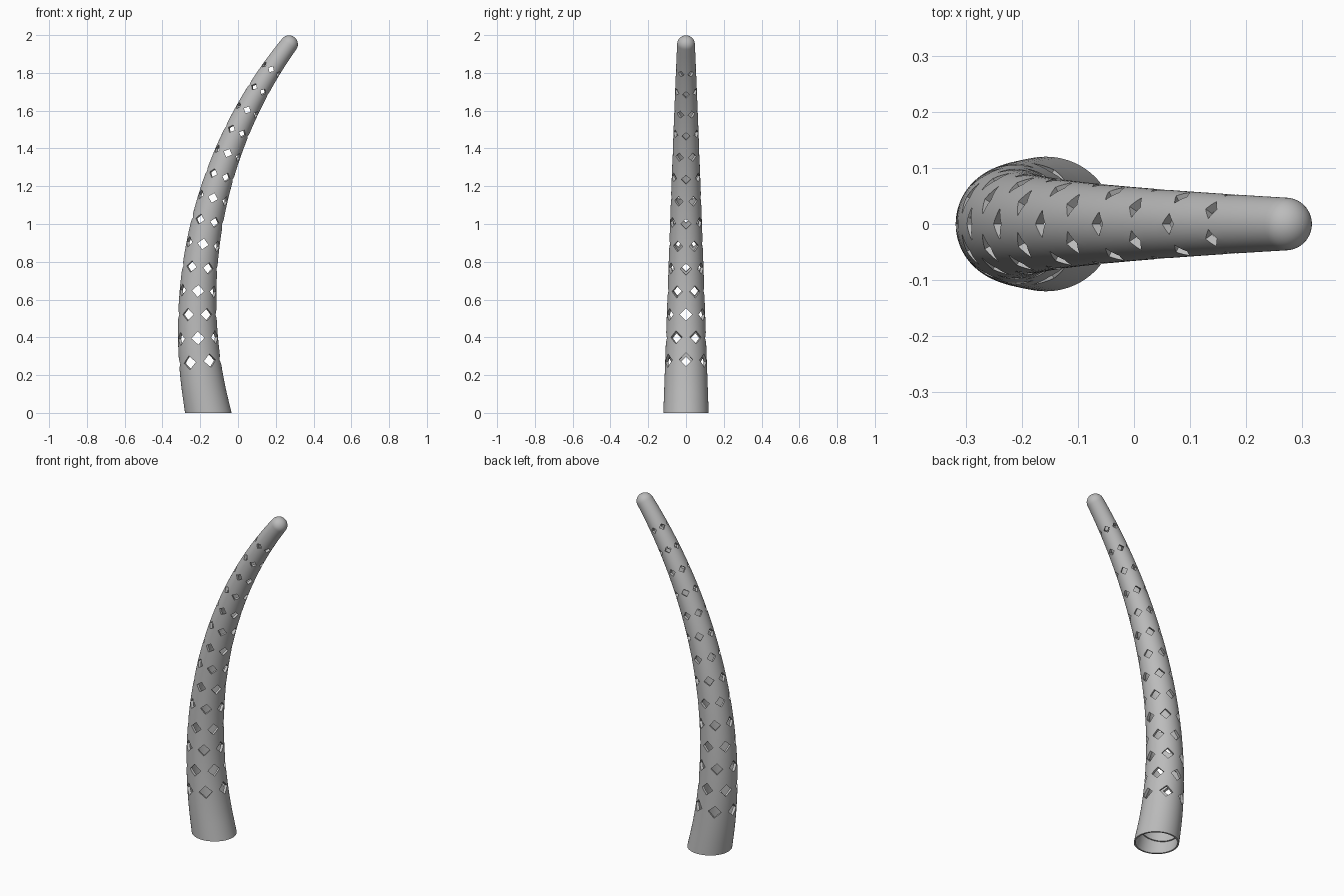
import bpy, bmesh, math
from mathutils import Vector, Matrix

cube = bpy.data.objects.get("Cube")
if cube:
    bpy.data.objects.remove(cube, do_unlink=True)

CURVE = 0.424          # bend of the centre line, radians per unit
UPRIGHT = 0.523        # length at which the centre line is vertical
TIP = 2.063            # length to the centre of the round tip
R_BASE, R_TIP = 0.12, 0.047
WALL, LEDGE = 0.016, 0.09
SIDES = 72
Y = Vector((0, 1, 0))


def frame(s):
    """Centre, tangent and inner-bend normal at length s."""
    a = (s - UPRIGHT) * CURVE
    rad = 1 / CURVE
    centre = Vector((-0.215 + rad * (1 - math.cos(a)), 0,
                     rad * (math.sin(UPRIGHT * CURVE) + math.sin(a))))
    return centre, Vector((math.sin(a), 0, math.cos(a))), Vector((math.cos(a), 0, -math.sin(a)))


def radius(s):
    return R_BASE + (R_TIP - R_BASE) * s / TIP


def dome(r, steps=10):
    """Profile of a round end, as (length, radius) pairs."""
    angles = [math.pi / 2 * i / steps for i in range(1, steps + 1)]
    return [(TIP + r * math.sin(a), r * math.cos(a)) for a in angles]


def make_object(name, bm):
    mesh = bpy.data.meshes.new(name)
    bmesh.ops.recalc_face_normals(bm, faces=bm.faces)
    bm.to_mesh(mesh)
    bm.free()
    obj = bpy.data.objects.new(name, mesh)
    bpy.context.collection.objects.link(obj)
    return obj


# Hollow tube: outer profile up to the tip, inner profile back down
stations = [LEDGE + (TIP - LEDGE) * i / 48 for i in range(49)]
outer = [(0, R_BASE)] + [(s, radius(s)) for s in stations] + dome(R_TIP)
inner = [(0, R_BASE - 0.009), (LEDGE, radius(LEDGE) - 0.009)]
inner += [(s, radius(s) - WALL) for s in stations] + dome(R_TIP - WALL)
bm = bmesh.new()
rings = []
for s, r in outer + inner[::-1]:
    c, t, n = frame(s)
    ring = []
    for i in range(SIDES):
        a = math.tau * i / SIDES
        p = c + r * (math.cos(a) * n + math.sin(a) * Y)
        if s == 0:                      # cut the open end level
            p -= t * (p.z / t.z)
        ring.append(bm.verts.new(p))
    rings.append(ring)


def bridge(low, high):
    for i in range(SIDES):
        j = (i + 1) % SIDES
        bm.faces.new((low[i], low[j], high[j], high[i]))


for k in range(len(rings) - 1):
    if k != len(outer) - 1:             # the two poles stay apart
        bridge(rings[k], rings[k + 1])
bridge(rings[-1], rings[0])
bmesh.ops.remove_doubles(bm, verts=bm.verts, dist=0.00001)
tube = make_object("curved_tube", bm)

# Diamond cutters: staggered rows of six, shrinking with the tube
bm = bmesh.new()
for row in range(14):
    s = 0.275 + 0.125 * row
    c, t, n = frame(s)
    r = radius(s)
    for i in range(6):
        a = math.radians(60 * i + 30 * (row % 2))
        d = math.cos(a) * n + math.sin(a) * Y
        m = Matrix((t, d.cross(t), d)).transposed().to_4x4()
        m.translation = c + d * r
        bmesh.ops.create_cone(bm, cap_ends=True, segments=4, radius1=0.33 * r,
                              radius2=0.33 * r, depth=0.8 * r, matrix=m)
cutter = make_object("diamond_cutters", bm)
cutter.hide_render = True

bpy.ops.object.select_all(action='DESELECT')
bpy.context.view_layer.objects.active = tube
tube.select_set(True)
cut = tube.modifiers.new("diamond_holes", 'BOOLEAN')
cut.operation = 'DIFFERENCE'
cut.solver = 'EXACT'
cut.object = cutter
bpy.ops.object.modifier_apply(modifier=cut.name)
bpy.data.objects.remove(cutter, do_unlink=True)

# Single grey finish
grey = bpy.data.materials.new("plain_grey")
grey.use_nodes = True
colour = (0.5, 0.5, 0.5, 1)
grey.diffuse_color = colour
grey.node_tree.nodes["Principled BSDF"].inputs["Base Color"].default_value = colour
tube.data.materials.clear()
tube.data.materials.append(grey)
bpy.ops.object.shade_smooth_by_angle(angle=math.radians(30))
